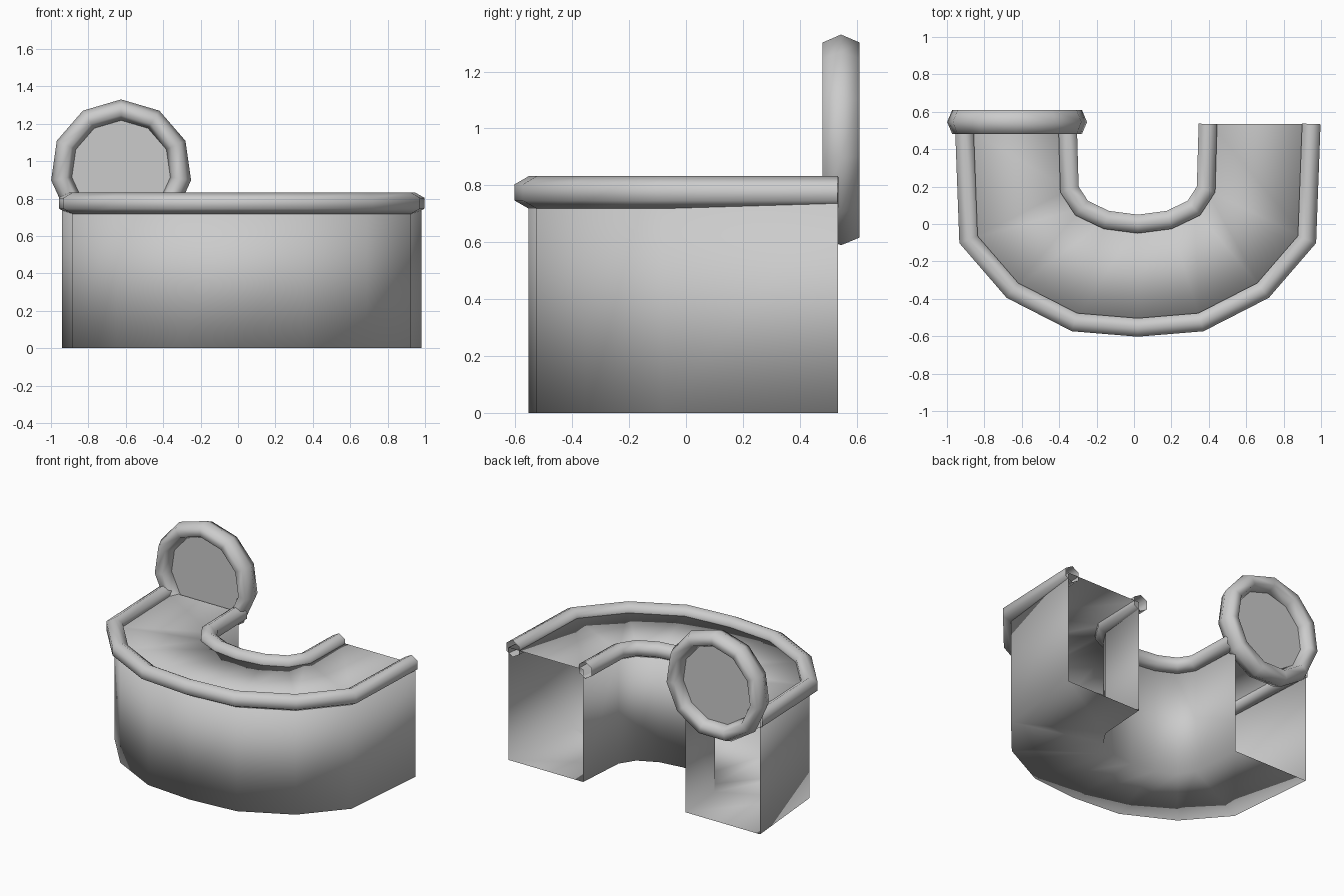
import bpy, math
from mathutils import Vector

if "Cube" in bpy.data.objects:
    bpy.data.objects.remove(bpy.data.objects["Cube"])

MID_X = 0.02      # mirror line of the U-shaped plan
TOP = 0.775       # height of the channel top and rim centres


def mesh_object(name, verts, faces, smooth=True):
    me = bpy.data.meshes.new(name)
    me.from_pydata([tuple(v) for v in verts], [], faces)
    me.update()
    for p in me.polygons:
        p.use_smooth = smooth
    ob = bpy.data.objects.new(name, me)
    bpy.context.collection.objects.link(ob)
    return ob


def skin(rows, closed_path=False):
    """Quads between successive closed sections."""
    n, k = len(rows), len(rows[0])
    faces = []
    for i in range(n if closed_path else n - 1):
        j = (i + 1) % n
        for a in range(k):
            b = (a + 1) % k
            faces.append((i * k + a, i * k + b, j * k + b, j * k + a))
    return [v for r in rows for v in r], faces


def mirrored(half):
    """Right half of a plan path (end to middle) -> full path."""
    right = [(MID_X + x, y) for x, y in half]
    left = [(MID_X - x, y) for x, y in half[:-1]]
    return right + left[::-1]


def rim(name, path, r=0.057, sides=6):
    """Hexagonal tube with mitred corners along a plan path."""
    pts = [Vector((x, y, 0)) for x, y in path]
    rows = []
    for i, p in enumerate(pts):
        d1 = (p - pts[i - 1]).normalized() if i else (pts[1] - p).normalized()
        d2 = (pts[i + 1] - p).normalized() if i < len(pts) - 1 else d1
        t = (d1 + d2).normalized()
        side = Vector((t.y, -t.x, 0)) / max(t.dot(d1), 0.5)
        row = []
        for s in range(sides):
            a = math.pi / 2 + 2 * math.pi * s / sides
            row.append(p + side * r * math.cos(a) + Vector((0, 0, TOP + r * math.sin(a))))
        rows.append(row)
    return mesh_object(name, *skin(rows))


outer = [(0.928, 0.535), (0.905, -0.083), (0.67, -0.355), (0.338, -0.525), (0, -0.553)]
inner = [(0.375, 0.535), (0.365, 0.185), (0.30, 0.085), (0.168, 0.022), (0, 0)]

# rims along both edges of the channel
rim("outer_rim", mirrored(outer))
rim("inner_rim", mirrored(inner))

# hollow curved body, open at both ends, slightly flared there
body_outer = mirrored([(0.96, 0.535)] + outer[1:])
body_inner = mirrored([(0.39, 0.535)] + inner[1:])
rows = [[(ix, iy, 0), (ix, iy, TOP), (ox, oy, TOP), (ox, oy, 0)]
        for (ox, oy), (ix, iy) in zip(body_outer, body_inner)]
mesh_object("channel_body", *skin(rows))

# upright ring at the left end
CX, CY, CZ, SEG = -0.625, 0.545, 0.952, 11
rows = []
for i in range(SEG):
    a = math.pi / 2 + 2 * math.pi * i / SEG
    row = []
    for s in range(6):
        b = 2 * math.pi * s / 6
        r = 0.322 + 0.056 * math.cos(b)
        row.append((CX + r * math.cos(a), CY + 0.075 * math.sin(b), CZ + r * math.sin(a)))
    rows.append(row)
mesh_object("end_ring", *skin(rows, closed_path=True))

# flat panel filling the ring
disc = [(CX + 0.32 * math.cos(math.pi / 2 + 2 * math.pi * i / SEG), CY,
         CZ + 0.32 * math.sin(math.pi / 2 + 2 * math.pi * i / SEG)) for i in range(SEG)]
mesh_object("ring_panel", disc, [tuple(range(SEG))], smooth=False)
